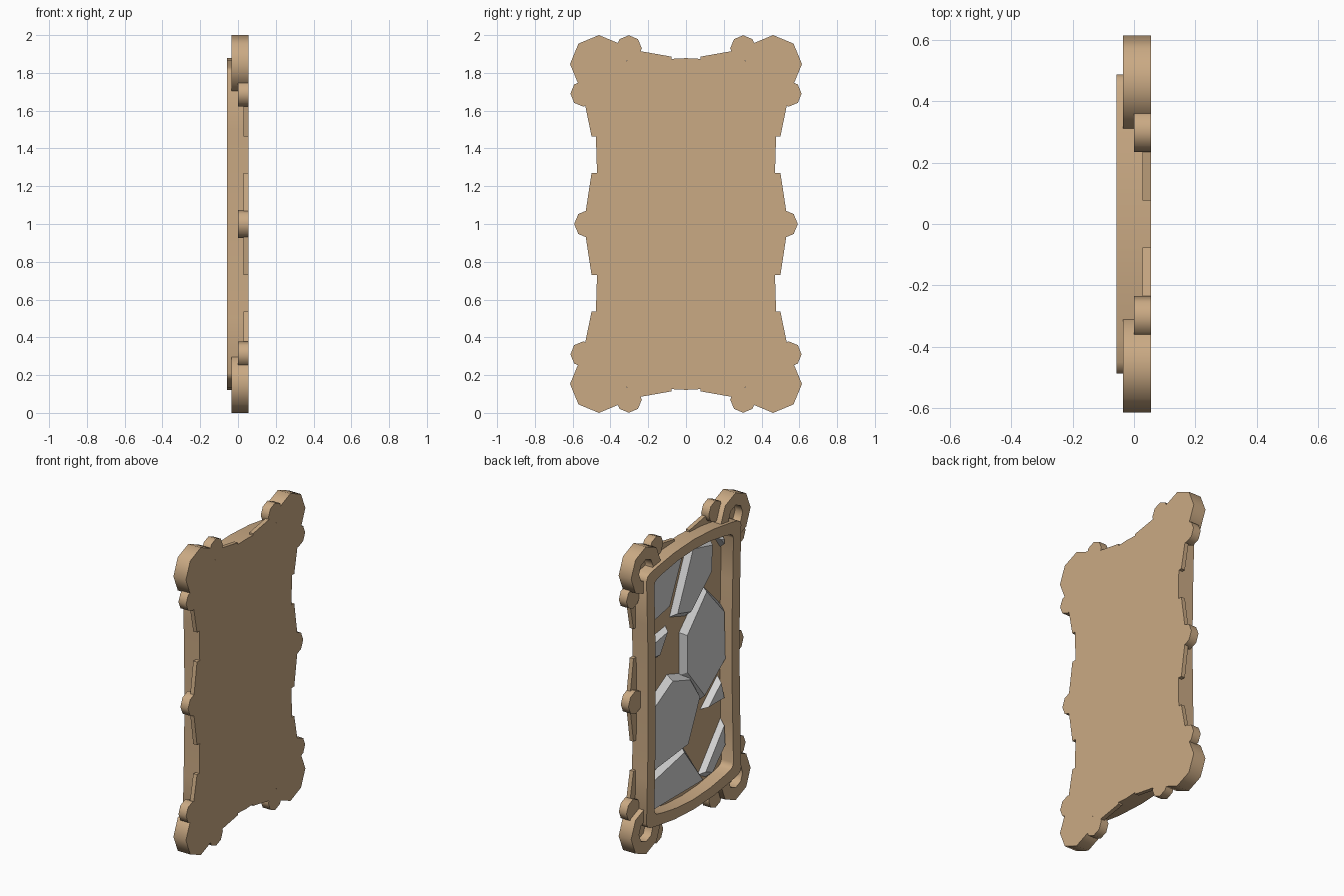
import bpy, bmesh
from math import cos, sin, pi, radians
from mathutils import Vector

cube = bpy.data.objects.get("Cube")
if cube:
    bpy.data.objects.remove(cube, do_unlink=True)


def make_material(name, rgb):
    mat = bpy.data.materials.new(name)
    mat.use_nodes = True
    mat.diffuse_color = (*rgb, 1)
    for node in mat.node_tree.nodes:
        if node.type == 'BSDF_PRINCIPLED':
            node.inputs["Base Color"].default_value = (*rgb, 1)
    return mat


wood = make_material("tan_wood", (0.59, 0.4, 0.23))
stone = make_material("grey_stone", (0.65, 0.65, 0.65))
BACK = 0.055


def loft(name, rings, mat, smooth=True):
    """Join matching outlines, each an (x, [(y, z), ...]) pair, capping both ends."""
    bm = bmesh.new()
    loops = [[bm.verts.new((x, y, z)) for y, z in pts] for x, pts in rings]
    for a, b in zip(loops, loops[1:]):
        for i in range(len(a)):
            j = (i + 1) % len(a)
            bm.faces.new((a[i], a[j], b[j], b[i]))
    bm.faces.new(loops[0][::-1])
    bm.faces.new(loops[-1])
    bmesh.ops.recalc_face_normals(bm, faces=bm.faces)
    for face in bm.faces:
        face.smooth = smooth
    mesh = bpy.data.meshes.new(name)
    bm.to_mesh(mesh)
    bm.free()
    if smooth:
        mesh.set_sharp_from_angle(angle=radians(55))
    mesh.materials.append(mat)
    obj = bpy.data.objects.new(name, mesh)
    bpy.context.collection.objects.link(obj)


def octagon(y, z, r):
    return [(y + r * cos(i * pi / 4), z + r * sin(i * pi / 4)) for i in range(8)]


def flip(pts, sy, sz):
    return [(y * sy, 1 + (z - 1) * sz) for y, z in pts]


# Tray: bowed frame around a recessed floor
quarter = [(0, 1.878), (0.2, 1.868), (0.38, 1.842), (0.45, 1.828),
           (0.475, 1.815), (0.487, 1.79), (0.478, 1.5), (0.472, 1.3), (0.47, 1)]
half = quarter + flip(quarter, 1, -1)[-2::-1]
outline = half + flip(half, -1, 1)[-2:0:-1]
opening = flip(outline, 0.835, 0.925)
loft("frame_tray", [(BACK, outline), (-0.057, outline),
                    (-0.057, opening), (0.03, opening)], wood)

# Corner ornaments, each with two knobs and tapered tabs
side_tab = [(0.43, 1.74), (0.54, 1.66), (0.5, 1.463), (0.43, 1.463)]
top_tab = [(0.36, 1.8), (0.27, 1.92), (0.077, 1.886), (0.077, 1.83)]
mid_tab = [(0.43, 1.04), (0.535, 1.04), (0.5, 1.27), (0.43, 1.27)]
ring = octagon(0.461, 1.847, 0.153)
ring[5] = (0.4, 1.78)  # corner facing the tray stays under the frame
ring_hole = octagon(0.461, 1.847, 0.072)
for sy, ns in ((1, "left"), (-1, "right")):
    for sz, nz in ((1, "top"), (-1, "bottom")):
        tag = nz + "_" + ns
        rim, hole = flip(ring, sy, sz), flip(ring_hole, sy, sz)
        loft("corner_ring_" + tag, [(BACK, rim), (-0.035, rim),
                                    (-0.035, hole), (0.02, hole)], wood)
        for name, y, z in (("side_knob_", 0.543, 1.69), ("end_knob_", 0.303, 1.93)):
            knob = flip(octagon(y, z, 0.069), sy, sz)
            loft(name + tag, [(BACK, knob), (0, knob)], wood)
        for name, pts in (("side_tab_", side_tab), ("end_tab_", top_tab),
                          ("middle_tab_", mid_tab)):
            tab = flip(pts, sy, sz)
            loft(name + tag, [(BACK, tab), (0.028, tab)], wood)
    middle = octagon(sy * 0.517, 1, 0.075)
    loft("middle_knob_" + ns, [(BACK, middle), (0, middle)], wood)

# Low bevelled stones set into the tray
stones = {
    "top_left": [(0.38, 1.74), (0.05, 1.78), (0.18, 1.5), (0.38, 1.46)],
    "top_middle": [(-0.06, 1.78), (-0.26, 1.73), (-0.25, 1.56), (-0.04, 1.38), (0.1, 1.42)],
    "top_right": [(-0.35, 1.73), (-0.38, 1.72), (-0.38, 1.69)],
    "right": [(-0.2, 1.45), (-0.38, 1.25), (-0.39, 0.94), (-0.18, 0.78), (0, 1), (0, 1.24)],
    "small_left": [(0.2, 1.34), (0.37, 1.31), (0.37, 1.23), (0.28, 1.22)],
    "lower_left": [(0.37, 0.88), (0.15, 1), (-0.03, 0.94), (-0.13, 0.79), (-0.01, 0.53), (0.37, 0.49)],
    "small_right": [(-0.35, 0.8), (-0.38, 0.69), (-0.22, 0.69)],
    "bottom_right": [(-0.38, 0.51), (-0.39, 0.38), (-0.26, 0.25), (-0.19, 0.28)],
    "bottom_left": [(0.03, 0.49), (-0.16, 0.24), (0.36, 0.24), (0.36, 0.42)],
}
for name, pts in stones.items():
    top = [Vector(p) for p in pts]
    centre = sum(top, Vector((0, 0))) / len(top)
    base = [p + (p - centre).normalized() * 0.04 for p in top]
    loft("stone_" + name, [(0.035, base), (-0.01, top)], stone, smooth=False)
